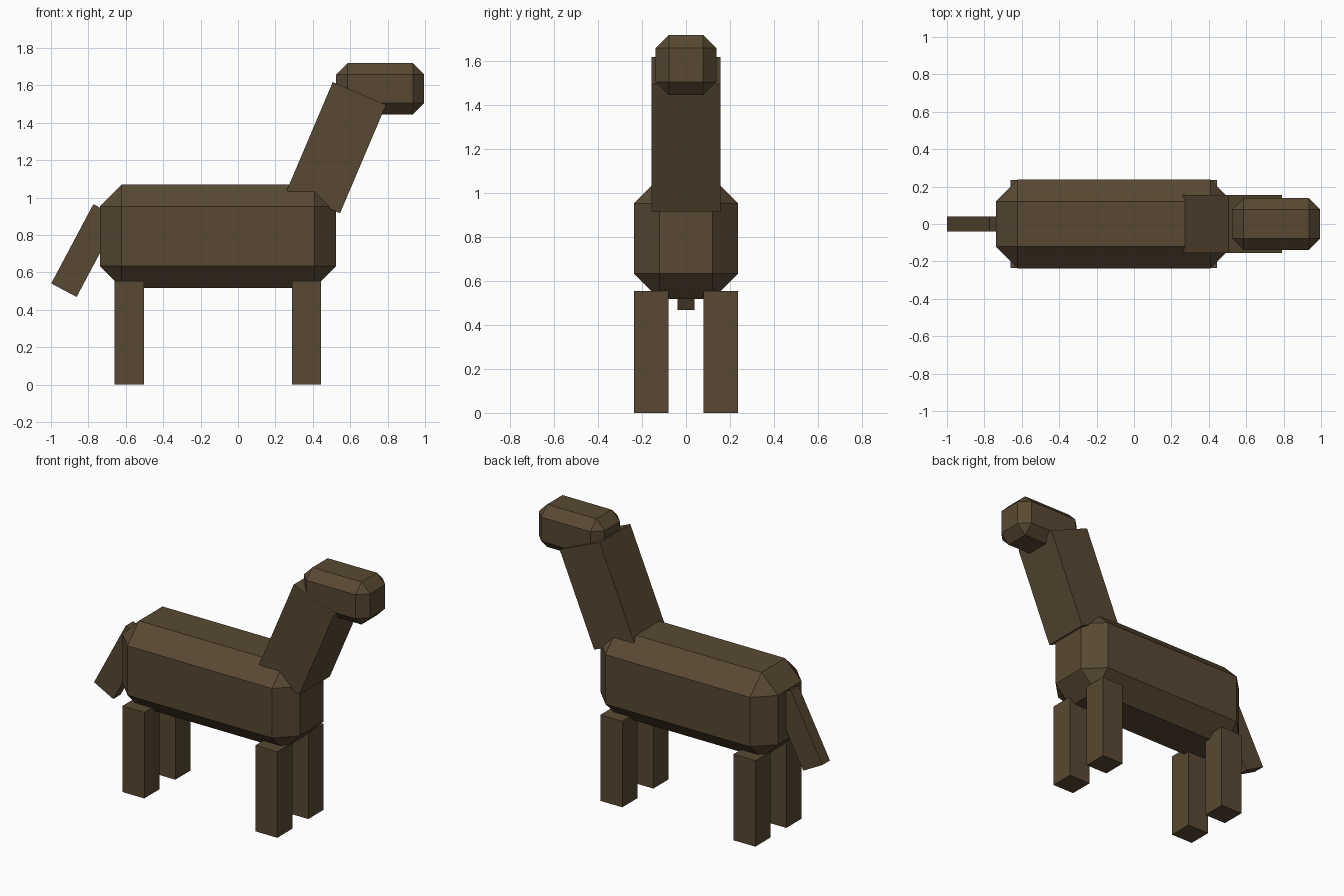
import bpy
import math

if "Cube" in bpy.data.objects:
    bpy.data.objects.remove(bpy.data.objects["Cube"])

brown = bpy.data.materials.new("dark_brown")
brown.diffuse_color = (0.098, 0.066, 0.032, 1.0)
brown.use_nodes = True
brown.node_tree.nodes["Principled BSDF"].inputs["Base Color"].default_value = brown.diffuse_color


def box(name, center, size, tilt=0.0, bevel=0.0):
    """Flat-shaded box, tilted about y, with optional chamfered edges."""
    bpy.ops.mesh.primitive_cube_add(size=1, location=center)
    ob = bpy.context.object
    ob.name = name
    ob.scale = size
    bpy.ops.object.transform_apply(location=False, rotation=False, scale=True)
    ob.rotation_euler.y = math.radians(tilt)
    if bevel:
        mod = ob.modifiers.new("chamfer", 'BEVEL')
        mod.width = bevel
        mod.segments = 1
        mod.limit_method = 'NONE'
    ob.data.materials.append(brown)
    return ob


# Chamfered torso and head
box("body", (-0.107, 0, 0.793), (1.264, 0.474, 0.552), bevel=0.117)
box("head", (0.76, 0, 1.582), (0.47, 0.276, 0.274), bevel=0.06)

# Leaning neck and tail
box("neck", (0.526, 0, 1.267), (0.31, 0.312, 0.63), tilt=23)
box("tail", (-0.818, 0, 0.717), (0.154, 0.078, 0.48), tilt=28)

# Four legs
for x, end in ((-0.581, "back"), (0.367, "front")):
    for side, label in ((-1, "right"), (1, "left")):
        box(f"{end}_{label}_leg", (x, side * 0.158, 0.277), (0.156, 0.156, 0.554))
